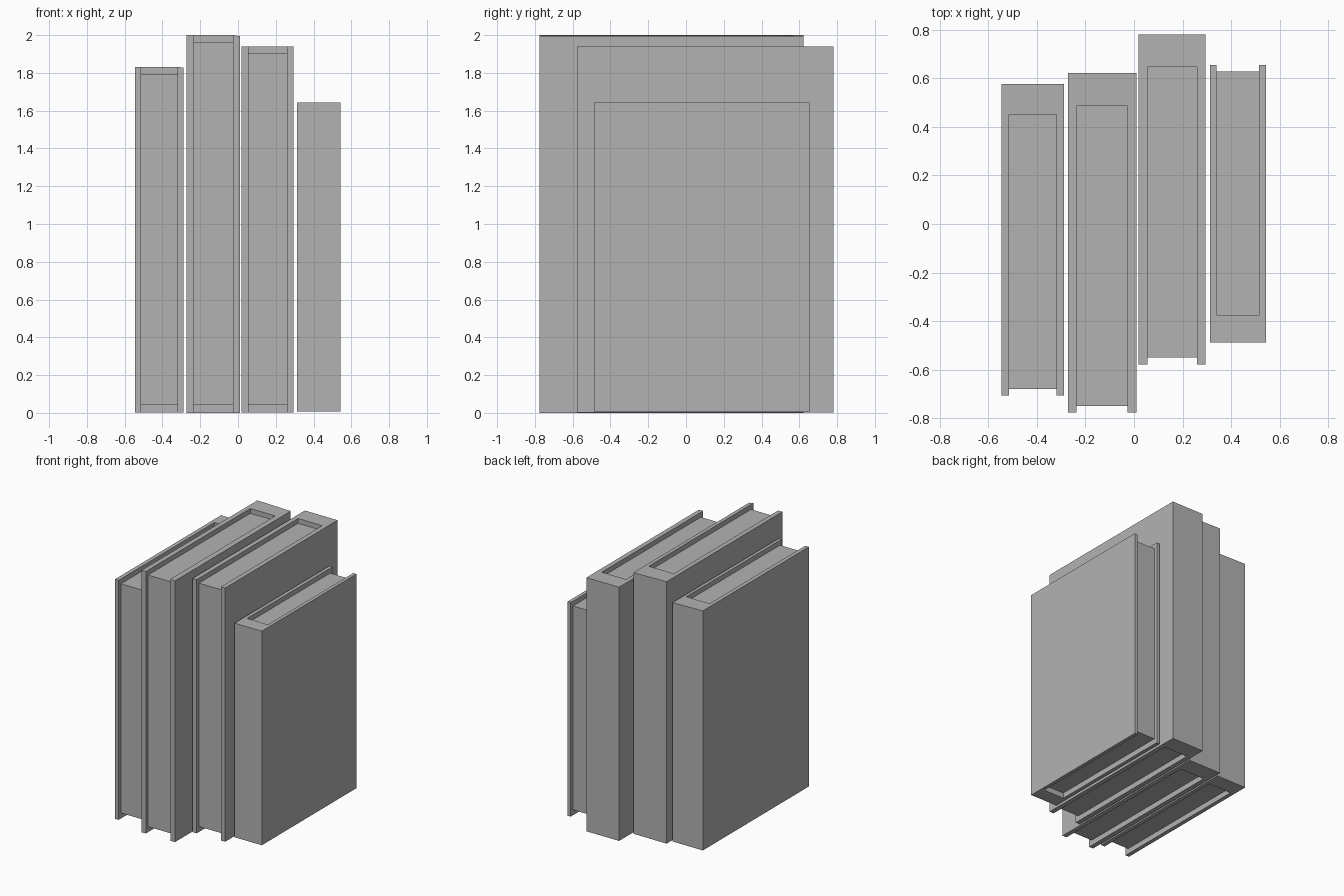
import bpy
import bmesh

cube = bpy.data.objects.get("Cube")
if cube:
    bpy.data.objects.remove(cube, do_unlink=True)

grey = bpy.data.materials.new("plain_grey")
grey.use_nodes = True
colour = (0.45, 0.45, 0.45, 1)
grey.diffuse_color = colour
grey.node_tree.nodes["Principled BSDF"].inputs["Base Color"].default_value = colour


def extrude_profile(name, points, bottom, top, lean=0):
    """Raise a flat outline into a solid; lean lowers its right-hand top edge."""
    bm = bmesh.new()
    face = bm.faces.new([bm.verts.new((x, y, bottom)) for x, y in points])
    result = bmesh.ops.extrude_face_region(bm, geom=[face])
    right = max(x for x, y in points)
    for v in result["geom"]:
        if isinstance(v, bmesh.types.BMVert):
            v.co.z = top - (lean if v.co.x > right - 0.001 else 0)
    bmesh.ops.recalc_face_normals(bm, faces=bm.faces)
    mesh = bpy.data.meshes.new(name)
    bm.to_mesh(mesh)
    bm.free()
    mesh.materials.append(grey)
    obj = bpy.data.objects.new(name, mesh)
    bpy.context.collection.objects.link(obj)


def book(name, left, right, spine_y, edge_y, bottom, top, board, spine, lean=0):
    # Cover: spine with two boards, open at the page edge
    way = 1 if edge_y > spine_y else -1
    a, b = left + board, right - board
    inner = spine_y + way * spine
    extrude_profile(name + "_cover", [
        (left, spine_y), (right, spine_y), (right, edge_y), (b, edge_y),
        (b, inner), (a, inner), (a, edge_y), (left, edge_y)], bottom, top, lean)
    # Page block, recessed on the three open sides
    fore = edge_y - way * 0.027
    extrude_profile(name + "_pages", [(a, inner), (b, inner), (b, fore), (a, fore)],
                    bottom + 0.042, top - 0.037)


book("first_book", -0.545, -0.288, 0.575, -0.705, 0.003, 1.832, 0.031, 0.125, 0.005)
book("second_book", -0.272, 0.01, 0.622, -0.775, 0.0, 2.0, 0.036, 0.137, 0.006)
book("third_book", 0.019, 0.295, 0.78, -0.577, 0.003, 1.94, 0.036, 0.134)
book("fourth_book", 0.312, 0.542, -0.487, 0.655, 0.008, 1.643, 0.027, 0.112)
